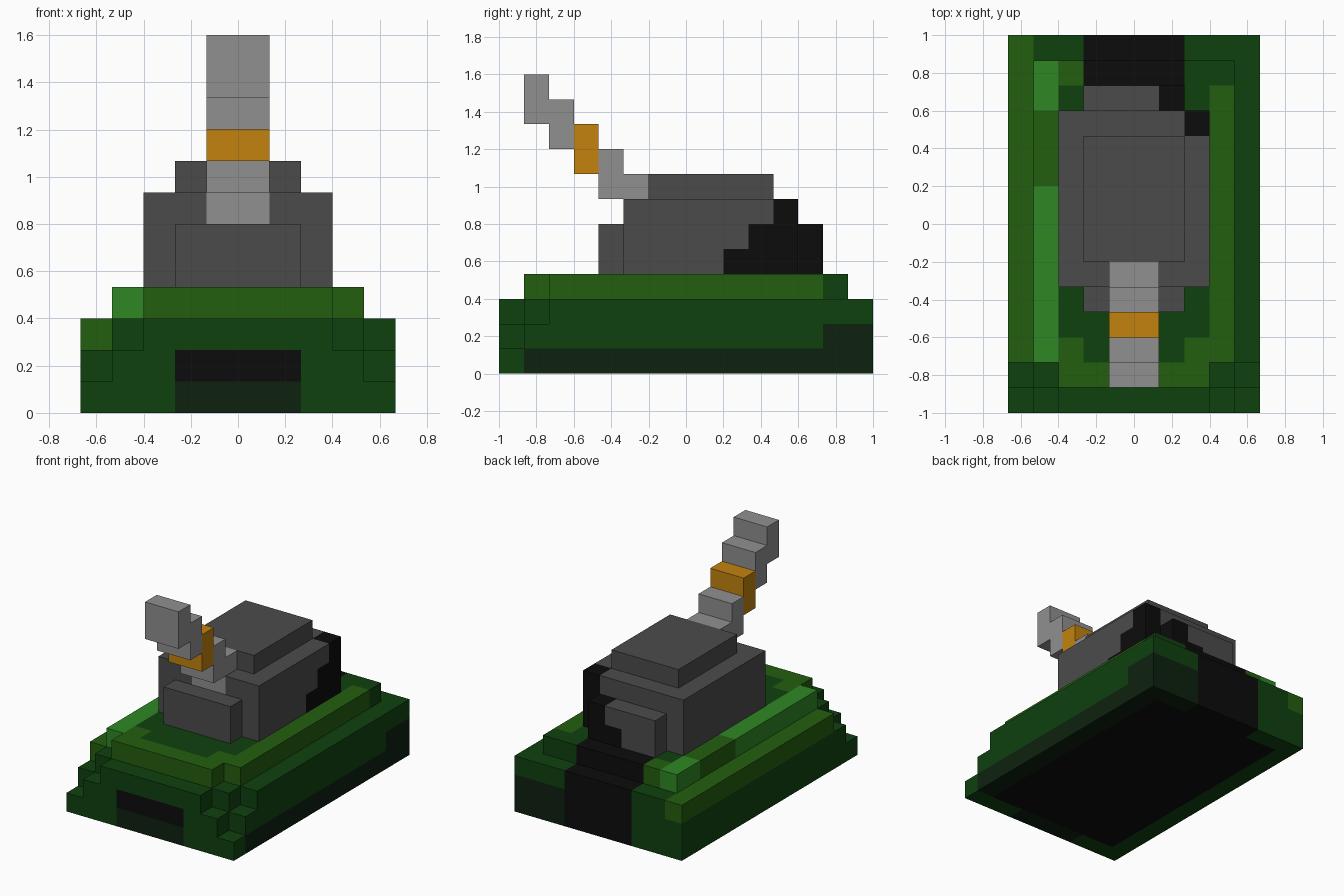
import bpy
import bmesh
from mathutils import Vector

cube = bpy.data.objects.get("Cube")
if cube:
    bpy.data.objects.remove(cube, do_unlink=True)

UNIT = 2 / 15      # edge of one block
LENGTH = 15        # blocks from front to back


def linear(v):
    v /= 255
    return v / 12.92 if v <= 0.04045 else ((v + 0.055) / 1.055) ** 2.4


def material(name, rgb):
    col = tuple(linear(c) for c in rgb) + (1,)
    mat = bpy.data.materials.new(name)
    mat.use_nodes = True
    mat.diffuse_color = col
    bsdf = mat.node_tree.nodes["Principled BSDF"]
    bsdf.inputs["Base Color"].default_value = col
    bsdf.inputs["Roughness"].default_value = 0.8
    return mat


GREEN = material("green", (15, 65, 15))
OLIVE = material("olive green", (36, 94, 15))
LIGHT = material("light green", (46, 135, 36))
SHADE = material("deep green", (13, 33, 15))
BLACK = material("black", (12, 12, 12))
DARK_GREY = material("dark grey", (75, 75, 75))
GREY = material("light grey", (144, 144, 144))
ORANGE = material("orange", (194, 130, 13))


def block(half, j0, j1, k0, k1):
    """Cells of a box centred on x, with half-width, y range and z range."""
    return {(i, j, k) for i in range(-half, half)
            for j in range(j0, j1) for k in range(k0, k1)}


DIRECTIONS = [Vector(d) for d in ((1, 0, 0), (-1, 0, 0), (0, 1, 0),
                                  (0, -1, 0), (0, 0, 1), (0, 0, -1))]


def build(name, cells, rule):
    """Skin a set of block cells, colouring each cell by a rule."""
    bm = bmesh.new()
    mesh = bpy.data.meshes.new(name)
    slots = []
    for cell in sorted(cells):
        mat = rule(*cell)
        if mat not in slots:
            slots.append(mat)
            mesh.materials.append(mat)
        i, j, k = cell
        centre = Vector((i + 0.5, j + 0.5 - LENGTH / 2, k + 0.5))
        for n in DIRECTIONS:
            if tuple(int(a + b) for a, b in zip(cell, n)) in cells:
                continue
            u = Vector((n.y, n.z, n.x))
            v = n.cross(u)
            corners = [centre + (n + u * a + v * b) / 2
                       for a, b in ((-1, -1), (1, -1), (1, 1), (-1, 1))]
            face = bm.faces.new([bm.verts.new(c * UNIT) for c in corners])
            face.material_index = slots.index(mat)
    bmesh.ops.remove_doubles(bm, verts=bm.verts, dist=0.001)
    bm.to_mesh(mesh)
    bm.free()
    bpy.context.collection.objects.link(bpy.data.objects.new(name, mesh))


# Hull with stepped front corners
hull = block(5, 2, 15, 0, 3)
for row in range(2):
    for step in range(3):
        hull |= block(min(5, 3 + step + row), row, row + 1, 0, 3 - step)


def hull_colour(i, j, k):
    x = abs(i + 0.5)
    if x < 2 and j == 14:
        return BLACK                      # rear panel
    if x < 2 and j == 0 and k < 2:
        return BLACK if k else SHADE      # front vent
    if x < 4 and 0 < j < 14 and k == 0:
        return BLACK                      # underside
    if i == -5 and k == 2:
        return OLIVE
    if i == 4 and j >= 1 and k == 0:
        return SHADE
    if k < 2 and ((i == 4 and j >= 13) or (i >= 2 and j == 14)):
        return SHADE
    return GREEN


build("hull", hull, hull_colour)


# Raised deck with worn highlights
def deck_colour(i, j, k):
    x = abs(i + 0.5)
    if i == -4:
        return LIGHT if j < 9 or j >= 12 else OLIVE
    if j == 13:
        return BLACK if x < 2 else GREEN if i > 0 else OLIVE
    if i == 3 or j == 1 or (j == 2 and x > 2):
        return OLIVE
    return GREEN


build("deck", block(3, 1, 2, 3, 4) | block(4, 2, 14, 3, 4), deck_colour)

# Stepped gun barrel
barrel = set()
for row in range(1, 6):
    barrel |= block(1, row, row + 1, 11 - row, 13 - row)
build("gun_barrel", barrel, lambda i, j, k: ORANGE if j == 3 else GREY)

# Turret: nose, body, rear box and roof, with a socket for the barrel
turret = (block(2, 4, 5, 4, 6) | block(3, 5, 12, 4, 7)
          | block(2, 12, 13, 4, 6) | block(2, 6, 11, 7, 8)) - barrel


def turret_colour(i, j, k):
    scorched_side = i == 2 and j >= 9 and k - 4 <= j - 9
    scorched_rear = j == 12 and (i == 1 or (i == 0 and k == 4))
    return BLACK if scorched_side or scorched_rear else DARK_GREY


build("turret", turret, turret_colour)
